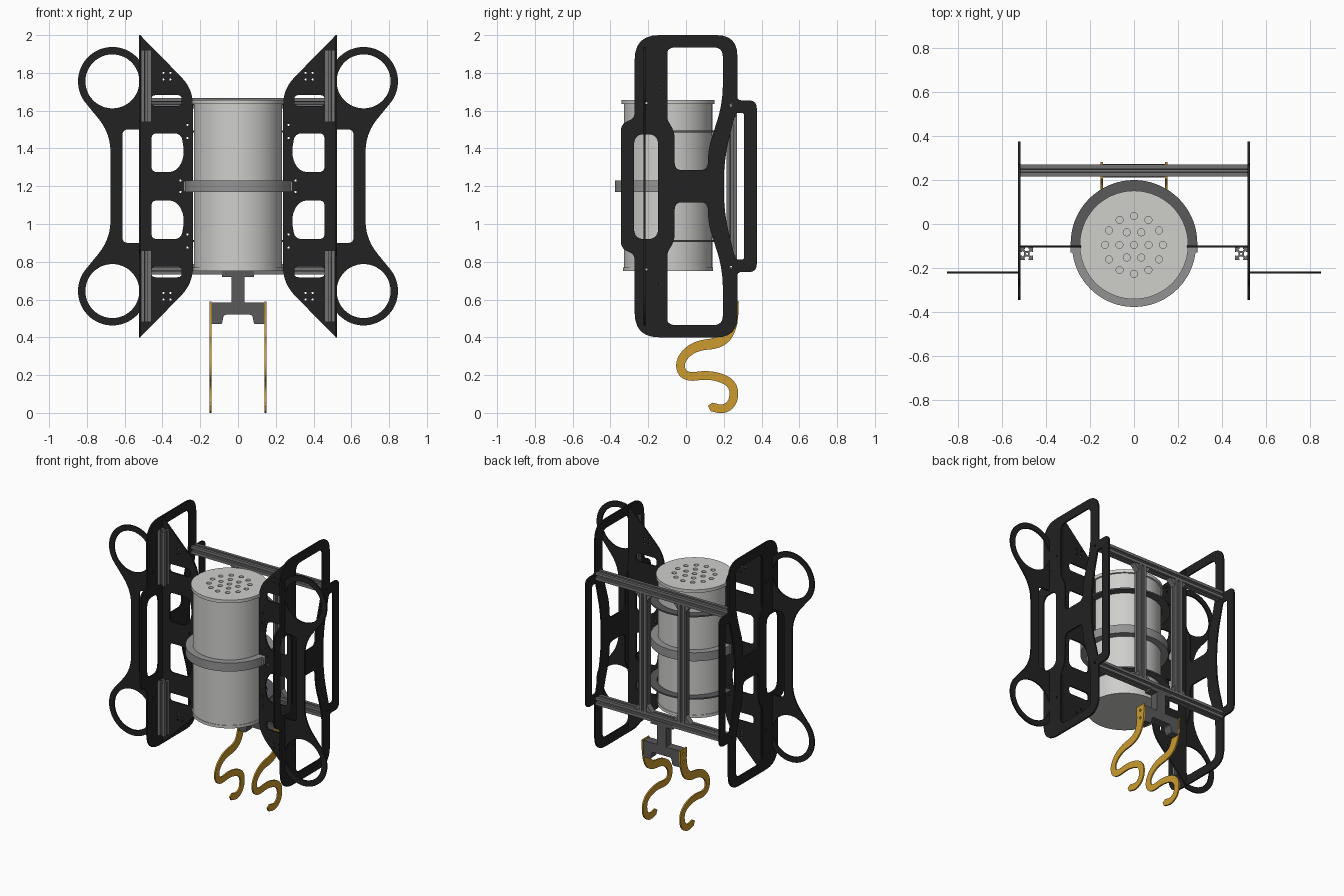
import bpy, bmesh
from math import sin, cos, radians, pi
from mathutils import Vector, Matrix

cube = bpy.data.objects.get("Cube")
if cube:
    bpy.data.objects.remove(cube, do_unlink=True)

MID = 1.2      # height of the frame's plane of symmetry
CY = -0.095    # y of the canister axis


def material(name, r, g, b):
    m = bpy.data.materials.new(name)
    m.use_nodes = True
    m.diffuse_color = (r, g, b, 1)
    m.node_tree.nodes["Principled BSDF"].inputs["Base Color"].default_value = (r, g, b, 1)
    return m


BLACK = material("black_plate", 0.016, 0.016, 0.016)
WHITE = material("light_grey_shell", 0.62, 0.62, 0.60)
CLAMP = material("clamp_grey", 0.29, 0.29, 0.29)
RAIL = material("rail_grey", 0.17, 0.17, 0.17)
DARK = material("dark_grey", 0.10, 0.10, 0.105)
GOLD = material("gold_hook", 0.60, 0.33, 0.03)


# ---- 2D outline helpers ----
def arc(cx, cy, r, a0=0, a1=360, n=48):
    full = abs(a1 - a0) == 360
    steps = n if full else n + 1
    return [(cx + r * cos(radians(a0 + (a1 - a0) * i / n)),
             cy + r * sin(radians(a0 + (a1 - a0) * i / n))) for i in range(steps)]


def box(u0, v0, u1, v1, r=0):
    return rounded([(u0, v0, r), (u1, v0, r), (u1, v1, r), (u0, v1, r)])


def rounded(points, n=6):
    """Round each corner (u, v, reach) of a closed outline."""
    out = []
    for i, p in enumerate(points):
        c = Vector(p[:2])
        reach = p[2] if len(p) > 2 else 0
        if not reach:
            out.append(tuple(c))
            continue
        to_a = Vector(points[i - 1][:2]) - c
        to_b = Vector(points[(i + 1) % len(points)][:2]) - c
        t = min(reach, 0.49 * to_a.length, 0.49 * to_b.length)
        a, b = c + to_a.normalized() * t, c + to_b.normalized() * t
        for k in range(n + 1):
            s = k / n
            out.append(tuple(a * (1 - s) ** 2 + c * 2 * s * (1 - s) + b * s * s))
    return out


def flip(points):
    """Mirror an outline about the middle height."""
    return [(p[0], 2 * MID - p[1], *p[2:]) for p in reversed(points)]


def both(loop):
    return [loop, flip(loop)]


# ---- solid from outlines: first loop is the outside, the rest are holes ----
AXES = {"X": Matrix(((0, 0, 1), (1, 0, 0), (0, 1, 0))),
        "Y": Matrix(((1, 0, 0), (0, 0, 1), (0, 1, 0))),
        "Z": Matrix.Identity(3)}


def solid(name, loops, axis, w0, w1, mat, mirror=False):
    cu = bpy.data.curves.new(name, "CURVE")
    cu.dimensions = "2D"
    cu.fill_mode = "BOTH"
    cu.extrude = (w1 - w0) / 2
    for loop in loops:
        sp = cu.splines.new("POLY")
        sp.points.add(len(loop) - 1)
        for pt, (u, v) in zip(sp.points, loop):
            pt.co = (u, v, 0, 1)
        sp.use_cyclic_u = True
    tmp = bpy.data.objects.new(name + "_outline", cu)
    bpy.context.scene.collection.objects.link(tmp)
    deps = bpy.context.evaluated_depsgraph_get()
    me = bpy.data.meshes.new_from_object(tmp.evaluated_get(deps))
    bpy.data.objects.remove(tmp, do_unlink=True)
    bm = bmesh.new()
    bm.from_mesh(me)
    for v in bm.verts:
        v.co = AXES[axis] @ (v.co + Vector((0, 0, (w0 + w1) / 2)))
    bmesh.ops.remove_doubles(bm, verts=bm.verts, dist=1e-5)
    bmesh.ops.recalc_face_normals(bm, faces=bm.faces)
    bm.to_mesh(me)
    bm.free()
    me.materials.clear()
    me.materials.append(mat)
    me.shade_smooth()
    me.set_sharp_from_angle(angle=radians(35))
    ob = bpy.data.objects.new(name, me)
    bpy.context.scene.collection.objects.link(ob)
    if mirror:
        ob.modifiers.new("Mirror", "MIRROR")
    return ob


# ---- side plates ----
half = [(-0.345, 1.53, 0.05), (-0.272, 1.56, 0.03), (-0.272, 2.0, 0.13),
        (0.272, 2.0, 0.11), (0.272, 1.655, 0.02), (0.375, 1.655, 0.045)]
opening = rounded([(-0.105, 1.935, 0.05), (0.195, 1.935, 0.05), (0.195, 1.64, 0.1),
                   (0.118, 1.40, 0.08), (0.115, 1.285, 0.04), (-0.06, 1.285, 0.04),
                   (-0.06, 1.49, 0.05), (-0.105, 1.56, 0.05)])
grip = [(0.2, 1.34, 0.12), (0.262, 1.588, 0.015), (0.308, 1.588, 0.015)]
bolts = [arc(0.238, 1.63, 0.008, n=10), arc(-0.14, 1.72, 0.006, n=10), arc(-0.21, 1.64, 0.006, n=10)]
solid("side_plates", [rounded(half + flip(half)), *both(opening), rounded(grip + flip(grip)),
                      box(-0.275, 0.92, -0.148, 1.475, 0.055)]
      + [h for b in bolts for h in both(b)], "X", 0.515, 0.525, BLACK, True)

# ---- front panels ----
half = [(0.238, 1.715, 0.09), (0.518, 2.0)]
window = rounded([(0.30, 1.48, 0.04), (0.458, 1.48, 0.03), (0.458, 1.275, 0.03),
                  (0.325, 1.275, 0.05), (0.282, 1.36, 0.05)])
holes = [window, box(0.298, 1.625, 0.458, 1.682, 0.022)]
spots = [(0.358, 1.765), (0.395, 1.765), (0.358, 1.8), (0.395, 1.8), (0.268, 1.525), (0.268, 1.455), (0.305, 1.23)]
holes += [arc(u, v, 0.006, n=10) for u, v in spots]
solid("front_panels", [rounded(half + flip(half))] + [h for a in holes for h in both(a)],
      "Y", -0.107, -0.097, BLACK, True)

# ---- wings with ring ends ----
ring = arc(0.665, 1.755, 0.182, 142, -40, 40)
half = [(0.612, 1.5, 0.03), (0.52, 1.5)] + ring + [(0.675, 1.48, 0.14)]
solid("wings", [rounded(half + flip(half)), *both(arc(0.665, 1.755, 0.143))],
      "Y", -0.225, -0.215, BLACK, True)


# ---- slotted rails ----
def rail_profile(cu, cv, s=0.0275):
    side = [(s, -s), (s, -0.008), (s - 0.006, -0.008), (s - 0.006, -0.014),
            (s - 0.015, -0.006), (s - 0.015, 0.006), (s - 0.006, 0.014),
            (s - 0.006, 0.008), (s, 0.008)]
    pts = []
    for k in range(4):
        c, d = round(cos(k * pi / 2)), round(sin(k * pi / 2))
        pts += [(cu + u * c - v * d, cv + u * d + v * c) for u, v in side]
    return [pts, arc(cu, cv, 0.005, n=12)]


for label, z0, z1, zc, sign in (("upper", 1.54, 1.92, 1.64, -1), ("lower", 0.48, 0.86, 0.76, 1)):
    solid(label + "_post_rails", rail_profile(0.486, -0.135), "Z", z0, z1, RAIL, True)
    solid(label + "_cross_rail", rail_profile(0.242, zc), "X", -0.515, 0.515, RAIL)
    edge = zc + sign * 0.0275
    for where, d in (("inner", -1), ("outer", 1)):
        u = 0.15 + d * 0.0275
        solid(f"{label}_{where}_gussets", [[(u, edge), (u + d * 0.04, edge), (u, edge + sign * 0.045)]],
              "Y", 0.222, 0.262, RAIL, True)
solid("upright_rails", rail_profile(0.15, 0.242), "Z", 0.7875, 1.6125, RAIL, True)

# ---- canister ----
solid("canister", [arc(0, CY, 0.234, n=72)], "Z", 0.765, 1.64, WHITE)
solid("canister_base", [arc(0, CY, 0.238, n=72)], "Z", 0.75, 0.77, WHITE)
vents = [arc(0, CY, 0.016, n=16)]
for count, radius in ((6, 0.066), (12, 0.131)):
    for k in range(count):
        a = 2 * pi * k / count
        vents.append(arc(radius * cos(a), CY + radius * sin(a), 0.016, n=16))
solid("canister_lid", [arc(0, CY, 0.246, n=72)] + vents, "Z", 1.635, 1.657, WHITE)

# ---- canister supports ----
for label, z in (("upper", 1.49), ("lower", 0.91)):
    solid(label + "_support", [arc(0, -0.088, 0.287, -3, 183) + arc(0, -0.088, 0.235, 183, -3)],
          "Z", z - 0.005, z + 0.005, DARK)
solid("clamp_band", [arc(0, CY, 0.281, n=72), arc(0, CY, 0.23, n=72)], "Z", 1.17, 1.23, CLAMP)
solid("clamp_ears", [box(0.235, 1.17, 0.288, 1.23, 0.012)], "Y", -0.13, -0.09, CLAMP, True)

# ---- hook mount ----
half = [(0.085, 0.75), (0.085, 0.72), (0.035, 0.72), (0.035, 0.585),
        (0.141, 0.585), (0.141, 0.47), (0.085, 0.47, 0.01), (0.075, 0.52, 0.015)]
solid("hook_mount", [rounded(half + [(-p[0], *p[1:]) for p in reversed(half)])],
      "Y", 0.21, 0.272, DARK)

# ---- hooks: a smoothed centre line given width ----
path = [Vector(p) for p in ((0.242, 0.59), (0.242, 0.46), (0.19, 0.37), (0.04, 0.355),
                            (-0.04, 0.27), (-0.01, 0.185), (0.13, 0.205), (0.25, 0.16),
                            (0.255, 0.06), (0.2, 0.015), (0.135, 0.032))]
for _ in range(3):
    cut = [path[0]]
    for a, b in zip(path, path[1:]):
        cut += [a.lerp(b, 0.25), a.lerp(b, 0.75)]
    path = cut + [path[-1]]
left, right = [], []
for i, p in enumerate(path):
    d = (path[min(i + 1, len(path) - 1)] - path[max(i - 1, 0)]).normalized()
    w = 0.038 - 0.015 * min(1, 2.5 * i / len(path))
    n = Vector((-d.y, d.x)) * w
    left.append(tuple(p + n))
    right.append(tuple(p - n))
tip = path[-1] + d * 0.02
screws = [arc(0.242, z, 0.009, n=12) for z in (0.555, 0.50)]
solid("hooks", [left + [tuple(tip)] + right[::-1]] + screws, "X", 0.141, 0.151, GOLD, True)
